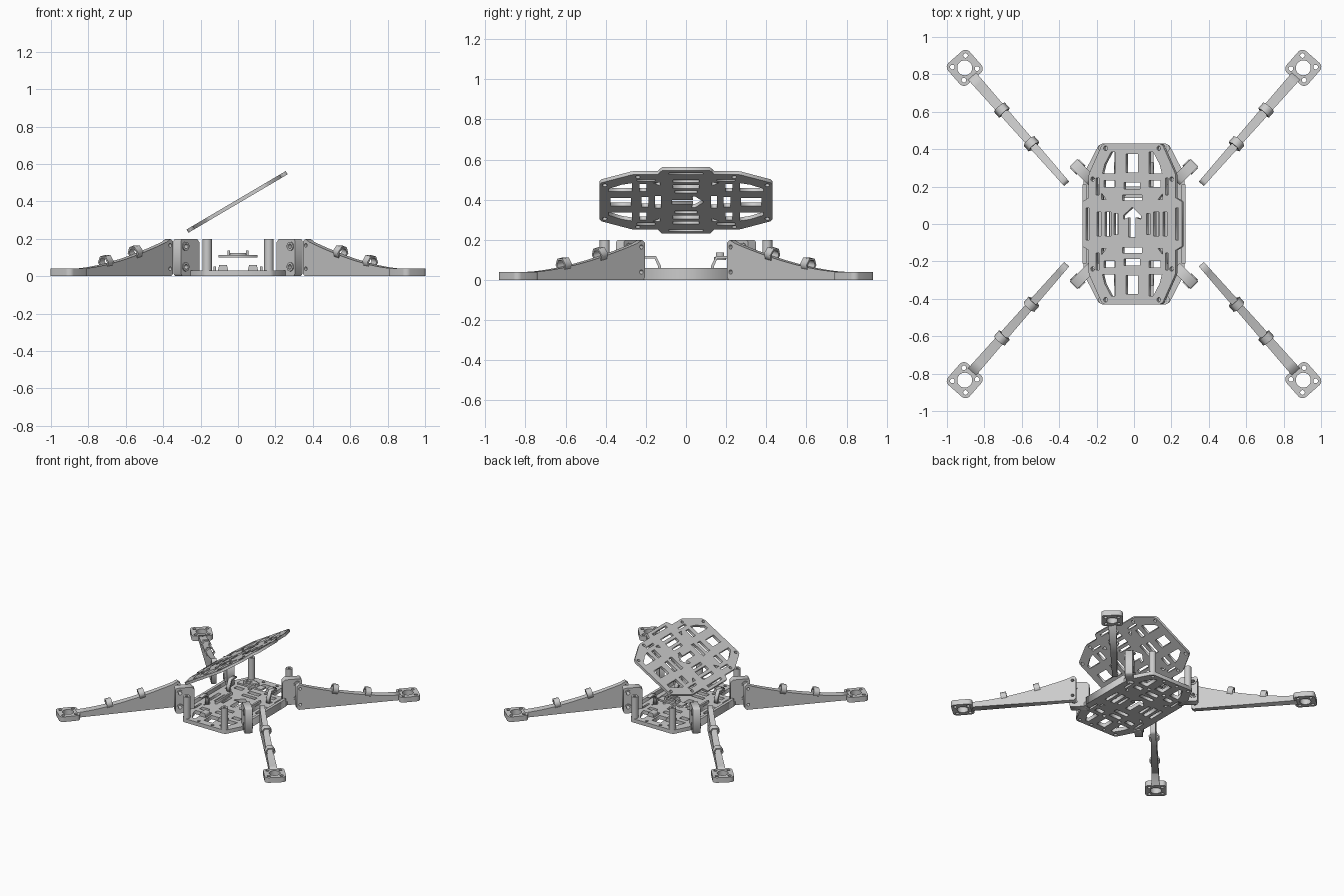
import bpy, bmesh, math
from mathutils import Matrix, Vector

cube = bpy.data.objects.get("Cube")
if cube:
    bpy.data.objects.remove(cube, do_unlink=True)

GREY = 0.6
mat = bpy.data.materials.new("light grey plastic")
mat.use_nodes = True
mat.diffuse_color = (GREY, GREY, GREY, 1)
mat.node_tree.nodes["Principled BSDF"].inputs["Base Color"].default_value = (GREY, GREY, GREY, 1)

QUADS = [("front_right", -1, -1), ("front_left", 1, -1), ("back_right", -1, 1), ("back_left", 1, 1)]


# --- 2D profile helpers ---
def circle(x, y, r, n=16):
    return [(x + r * math.cos(2 * math.pi * i / n), y + r * math.sin(2 * math.pi * i / n)) for i in range(n)]


def rect(x, y, w, h):
    return [(x + sx * w / 2, y + sy * h / 2) for sx, sy in ((-1, -1), (1, -1), (1, 1), (-1, 1))]


def rounded_square(half, r):
    pts = []
    for k in range(4):
        a = math.pi / 2 * k
        cx = (half - r) * math.copysign(1, math.cos(a + math.pi / 4))
        cy = (half - r) * math.copysign(1, math.sin(a + math.pi / 4))
        pts += [(cx + r * math.cos(a + math.pi / 12 * i), cy + r * math.sin(a + math.pi / 12 * i)) for i in range(7)]
    return pts


def four_way(shape):
    return [[(sx * x, sy * y) for x, y in shape] for _, sx, sy in QUADS]


def two_way(shape, axis):
    return [shape, [(-x, y) if axis == "x" else (x, -y) for x, y in shape]]


# --- mesh helpers ---
def finish(name, mesh, matrix, smooth=False):
    mesh.transform(matrix)
    bm = bmesh.new()
    bm.from_mesh(mesh)
    bmesh.ops.remove_doubles(bm, verts=bm.verts, dist=0.0002)
    bmesh.ops.recalc_face_normals(bm, faces=bm.faces)
    bm.to_mesh(mesh)
    bm.free()
    mesh.materials.clear()
    mesh.materials.append(mat)
    obj = bpy.data.objects.new(name, mesh)
    bpy.context.collection.objects.link(obj)
    bpy.ops.object.select_all(action="DESELECT")
    obj.select_set(True)
    bpy.context.view_layer.objects.active = obj
    if smooth:
        bpy.ops.object.shade_smooth_by_angle(angle=math.radians(35))
    return obj


def solid(loops, thick):
    """Extrude an outline (first loop) with holes, centred on local z."""
    curve = bpy.data.curves.new("profile", "CURVE")
    curve.dimensions = "2D"
    curve.fill_mode = "BOTH"
    curve.extrude = thick / 2
    for loop in loops:
        sp = curve.splines.new("POLY")
        sp.points.add(len(loop) - 1)
        for p, (x, y) in zip(sp.points, loop):
            p.co = (x, y, 0, 1)
        sp.use_cyclic_u = True
    tmp = bpy.data.objects.new("profile", curve)
    bpy.context.collection.objects.link(tmp)
    dg = bpy.context.evaluated_depsgraph_get()
    mesh = bpy.data.meshes.new_from_object(tmp.evaluated_get(dg))
    bpy.data.objects.remove(tmp, do_unlink=True)
    return mesh


def frame(x_axis, y_axis, origin):
    x, y = Vector(x_axis).normalized(), Vector(y_axis).normalized()
    return Matrix.Translation(origin) @ Matrix((x, y, x.cross(y))).transposed().to_4x4()


def corners(name, mesh, matrix, smooth=False):
    """Repeat a part at the four mirrored corners."""
    for label, sx, sy in QUADS:
        finish(label + "_" + name, mesh.copy(), Matrix.Diagonal((sx, sy, 1, 1)) @ matrix, smooth)


def box(name, centre, size):
    mesh = solid([rect(0, 0, size[0], size[1])], size[2])
    return finish(name, mesh, Matrix.Translation(centre))


# --- plate cutouts shared by both deck plates ---
arrow = [(0, 0.09), (0.055, 0.045), (0.055, 0.025), (0.022, 0.035), (0.022, -0.07),
         (-0.022, -0.07), (-0.022, 0.035), (-0.055, 0.025), (-0.055, 0.045)]
cutouts = [arrow]
cutouts += two_way(rect(0, 0.325, 0.075, 0.1), "y")
cutouts += two_way(rect(0, 0.205, 0.1, 0.035), "y")
cutouts += two_way(rect(0, 0.14, 0.12, 0.03), "y")
cutouts += two_way(rect(0.15, 0, 0.035, 0.13), "x")
cutouts += two_way(rect(0.1, 0, 0.022, 0.11), "x")
cutouts += four_way([(0.105, 0.27), (0.185, 0.27), (0.17, 0.32), (0.13, 0.385), (0.105, 0.385)])
cutouts += four_way([(0.16, 0.13), (0.19, 0.13), (0.19, 0.165)])
cutouts += four_way(rect(0.14, 0.215, 0.07, 0.035))
cutouts += four_way(rect(0.215, 0.2, 0.016, 0.09))
cutouts += two_way(rect(0.205, 0, 0.025, 0.13), "x")
cutouts += four_way(circle(0.165, 0.405, 0.012, 12))
cutouts += four_way(circle(0.245, 0.24, 0.012, 12))

# --- tilted top plate with side tabs ---
half = [(0.17, 0.43), (0.19, 0.42), (0.265, 0.275), (0.27, 0.26), (0.27, 0.14), (0.29, 0.13), (0.308, 0.12)]
right = half + [(x, -y) for x, y in reversed(half)]
outline = right + [(-x, -y) for x, y in right]
tab_slots = two_way(rect(0.278, 0, 0.018, 0.17), "x")
tilt = Matrix.Translation((-0.005, 0, 0.397)) @ Matrix.Rotation(math.radians(-30.5), 4, "Y")
finish("top_plate", solid([outline] + cutouts + tab_slots, 0.02), tilt)

# --- bottom plate and side rails ---
right = half[:5] + [(x, -y) for x, y in reversed(half[:5])]
outline = right + [(-x, -y) for x, y in right]
vents = four_way(circle(0.06, 0.405, 0.012, 10)) + four_way(circle(0.07, 0.25, 0.014, 10))
finish("bottom_plate", solid([outline] + cutouts + vents, 0.03), Matrix.Translation((0, 0, 0.015)))
for label, s in (("right", -1), ("left", 1)):
    box(label + "_side_rail", (s * 0.264, 0, 0.03), (0.022, 0.42, 0.06))
    box(label + "_battery_rail", (s * 0.125, 0, 0.041), (0.014, 0.2, 0.022))

# --- standoff posts and small feet on the bottom plate ---
corners("standoff", solid([circle(0, 0, 0.025, 20), circle(0, 0, 0.01, 12)], 0.175),
        Matrix.Translation((0.165, 0.405, 0.1125)), True)
foot = [(-0.028, 0), (0.028, 0), (0.02, 0.03), (-0.02, 0.03)]
corners("foot", solid([foot], 0.06), frame((1, 0, 0), (0, 0, 1), (0.08, 0.3, 0.03)))

# --- bent strap hooks next to the brackets ---
hook = [(0.125, 0.028), (0.14, 0.028), (0.14, 0.07), (0.157, 0.108), (0.215, 0.108),
        (0.215, 0.12), (0.15, 0.12), (0.125, 0.07)]
corners("strap_hook", solid([hook], 0.03), frame((0, 1, 0), (0, 0, 1), (0.175, 0, 0)))

# --- small raised board ---
box("board", (0, 0.17, 0.107), (0.21, 0.06, 0.014))
for label, s in (("right", -1), ("left", 1)):
    box(label + "_board_lug", (s * 0.05, 0.17, 0.122), (0.014, 0.04, 0.03))
box("board_connector", (0, 0.17, 0.119), (0.1, 0.02, 0.012))

# --- corner brackets holding the arms ---
diag = Vector((1, 1, 0)).normalized()
block = [(-0.075, 0), (0.055, 0), (0.065, 0.012), (0.065, 0.19), (0.055, 0.2), (-0.055, 0.2), (-0.075, 0.18)]
holes = [circle(0.032, z, 0.016, 16) for z in (0.05, 0.16)]
corners("bracket", solid([block] + holes, 0.056), frame(diag, (0, 0, 1), (0.278, 0.282, 0)))
for z, level in ((0.05, "lower"), (0.16, "upper")):
    corners(level + "_bracket_boss", solid([circle(0, 0, 0.024), circle(0, 0, 0.013)], 0.068),
            frame(diag, (0, 0, 1), Vector((0.278, 0.282, z)) + diag * 0.032), True)

# --- arms: curved side profile, widening outwards ---
root, tip = Vector((0.36, 0.215, 0)), Vector((0.905, 0.835, 0))
along = (tip - root).normalized()
length = (tip - root).length
PAD, REACH = 0.04, length - 0.06


def arm_height(s):
    return PAD + 0.16 * max(0, 1 - s / REACH) ** 1.6


profile = [(0, 0.015), (0.015, 0), (REACH, 0)]
profile += [(s, arm_height(s)) for s in (REACH * (1 - i / 14) for i in range(14))]
profile += [(0.02, 0.2), (0, 0.185)]
arm = solid([profile] + [circle(0.025, z, 0.011, 12) for z in (0.04, 0.165)], 0.036)
for v in arm.vertices:
    v.co.z *= 1 + 0.6 * max(0, v.co.x) / REACH
corners("arm", arm, frame(along, (0, 0, 1), root))

# --- hexagonal cable clips on the arms ---
side = Vector((0, 0, 1)).cross(along)
for label, s in (("inner", 0.285), ("outer", 0.525)):
    slope = arm_height(s + 0.02) - arm_height(s - 0.02)
    heading = (along * 0.04 + Vector((0, 0, slope))).normalized()
    origin = root + along * s + Vector((0, 0, arm_height(s) + 0.012))
    corners(label + "_cable_clip", solid([circle(0, 0, 0.038, 6), circle(0, 0, 0.027, 6)], 0.042),
            frame(side, heading.cross(side), origin))

# --- motor mounts ---
pad = [rounded_square(0.077, 0.03), circle(0, 0, 0.04, 28)]
pad += [circle(0.066 * math.cos(a), 0.066 * math.sin(a), 0.0125, 12)
        for a in (math.pi / 4 + math.pi / 2 * k for k in range(4))]
corners("motor_mount", solid(pad, PAD), frame(along, side, tip + Vector((0, 0, PAD / 2))), True)
